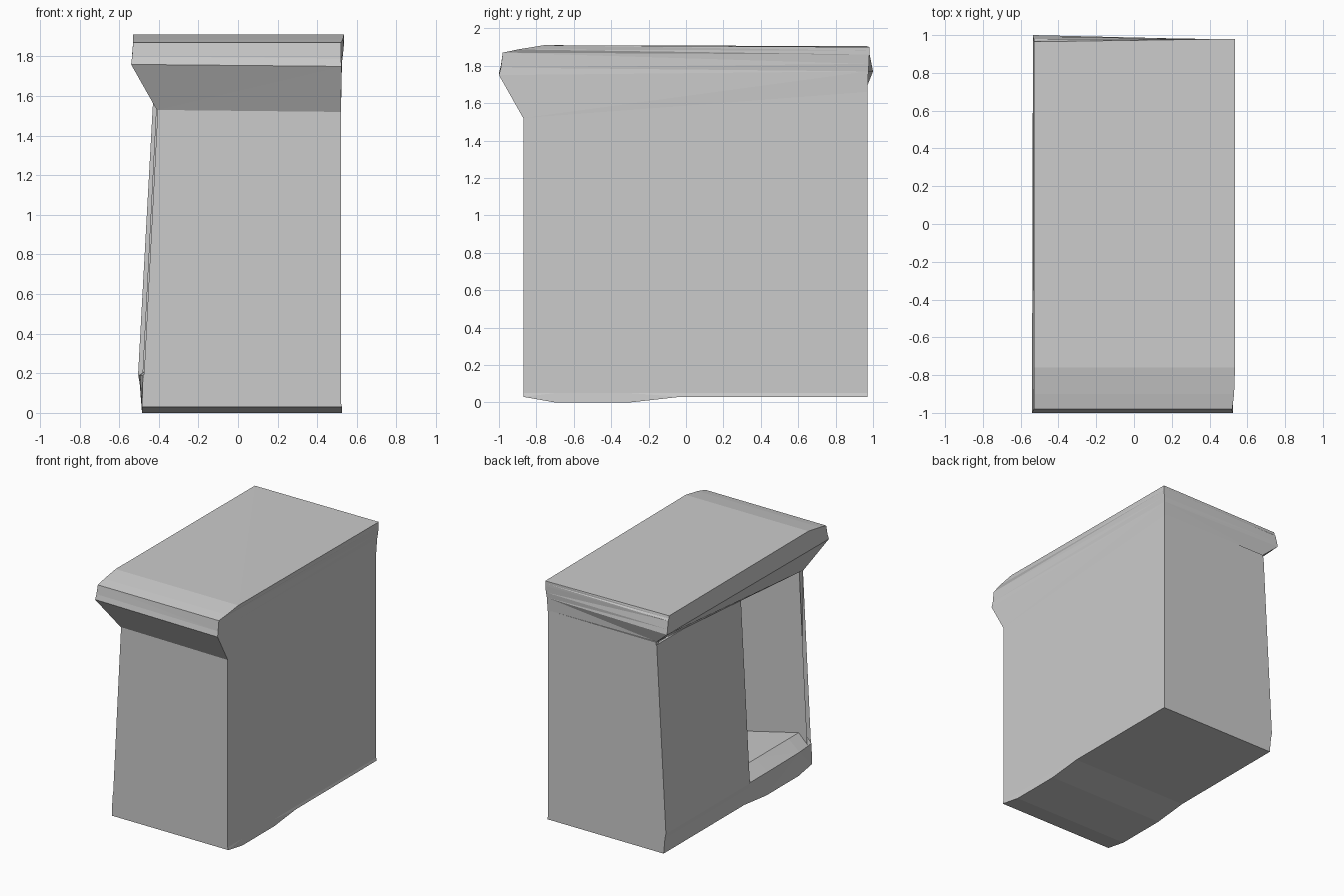
import bpy, bmesh


def loft(name, rings):
    """Closed flat-shaded solid through matching point rings."""
    bm = bmesh.new()
    rows = [[bm.verts.new(p) for p in ring] for ring in rings]
    n = len(rows[0])
    for a, b in zip(rows, rows[1:]):
        for i in range(n):
            j = (i + 1) % n
            bm.faces.new((a[i], a[j], b[j], b[i]))
    bm.faces.new(rows[0])
    bm.faces.new(rows[-1])
    bmesh.ops.triangulate(bm, faces=bm.faces[:])
    bmesh.ops.recalc_face_normals(bm, faces=bm.faces[:])
    mesh = bpy.data.meshes.new(name)
    bm.to_mesh(mesh)
    bm.free()
    obj = bpy.data.objects.new(name, mesh)
    bpy.context.collection.objects.link(obj)
    return obj


def plate_y(name, outline, y0, y1):
    """Extrude an (x, z) outline between two depths."""
    return loft(name, [[(x, y, z) for x, z in outline] for y in (y0, y1)])


# Front wall with the foot at its left end
plate_y("front_wall", [(0.52, 0.03), (0.52, 1.54), (-0.405, 1.54),
                       (-0.40, 0.27), (-0.475, 0.19), (-0.48, 0.03)], -0.87, -0.825)

# Back wall
plate_y("back_wall", [(0.52, 0.03), (0.52, 1.67), (-0.42, 1.67),
                      (-0.50, 0.19), (-0.485, 0.03)], 0.94, 0.97)

# Leaning panel closing the rear half of the left side
plate_y("left_panel", [(-0.485, 0.1), (-0.505, 0.19), (-0.425, 1.65),
                       (-0.405, 1.65), (-0.48, 0.19)], -0.07, 0.97)

# Right wall, rising to the slanting lower edge of the cornice
side = [(-0.87, 0.03), (0.97, 0.03), (0.97, 1.67), (-0.87, 1.53)]
loft("right_wall", [[(x, y, z) for y, z in side] for x in (0.50, 0.52)])

# Base: sloping floor, raised sill on the left and a sagging underside
rows = [(-0.87, 0.03, 0.48), (-0.70, 0.0, 0.495), (-0.30, 0.0, 0.50),
        (-0.03, 0.03, 0.50), (0.97, 0.03, 0.50)]
loft("base", [[(0.525, y, b), (-0.485, y, b), (-w, y, 0.19), (-0.40, y, 0.27),
               (0.52, y, 0.05)] for y, b, w in rows])

# Cornice: flared underside, rounded front lip and flat top
loft("cornice", [
    [(-0.41, -0.87, 1.53), (0.52, -0.87, 1.52), (0.52, 0.97, 1.66), (-0.42, 0.96, 1.67)],
    [(-0.54, -1.00, 1.76), (0.523, -1.00, 1.75), (0.525, 0.975, 1.77), (-0.535, 1.00, 1.77)],
    [(-0.535, -0.99, 1.80), (0.52, -0.99, 1.79), (0.53, 0.978, 1.81), (-0.535, 0.992, 1.81)],
    [(-0.53, -0.98, 1.87), (0.52, -0.98, 1.87), (0.535, 0.98, 1.86), (-0.53, 0.98, 1.87)],
    [(-0.53, -0.90, 1.887), (0.53, -0.90, 1.887), (0.535, 0.98, 1.88), (-0.53, 0.97, 1.885)],
    [(-0.53, -0.76, 1.91), (0.535, -0.76, 1.91), (0.535, 0.98, 1.90), (-0.53, 0.965, 1.905)],
])
